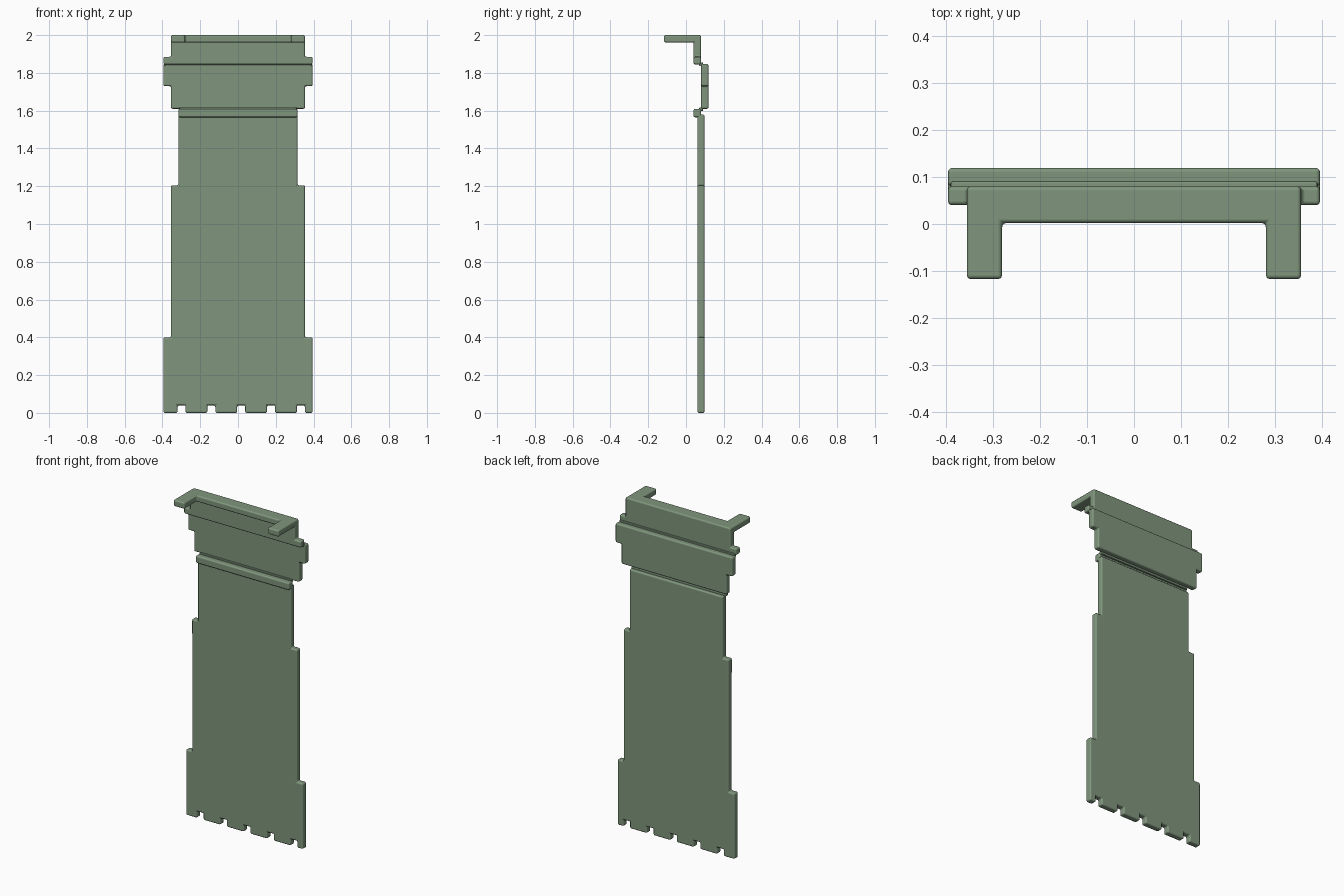
import bpy
import bmesh
from mathutils import Vector

cube = bpy.data.objects.get("Cube")
if cube:
    bpy.data.objects.remove(cube, do_unlink=True)

GREEN = (0.215, 0.305, 0.205, 1.0)
mat = bpy.data.materials.new("sage green")
mat.use_nodes = True
mat.diffuse_color = GREEN
bsdf = mat.node_tree.nodes["Principled BSDF"]
bsdf.inputs["Base Color"].default_value = GREEN
bsdf.inputs["Roughness"].default_value = 0.7

WIDE, MID, NARROW = 0.395, 0.355, 0.315


def slab(name, outline, depth, bevel=0.009):
    """Extrude a closed outline by depth, then round its edges."""
    bm = bmesh.new()
    face = bm.faces.new([bm.verts.new(p) for p in outline])
    out = bmesh.ops.extrude_face_region(bm, geom=[face])
    moved = [v for v in out["geom"] if isinstance(v, bmesh.types.BMVert)]
    bmesh.ops.translate(bm, verts=moved, vec=Vector(depth))
    bmesh.ops.recalc_face_normals(bm, faces=bm.faces)
    mesh = bpy.data.meshes.new(name)
    bm.to_mesh(mesh)
    bm.free()
    obj = bpy.data.objects.new(name, mesh)
    bpy.context.collection.objects.link(obj)
    mesh.materials.append(mat)
    mod = obj.modifiers.new("rounded edges", "BEVEL")
    mod.width = bevel
    mod.segments = 3
    mod.harden_normals = True
    bpy.ops.object.select_all(action="DESELECT")
    obj.select_set(True)
    bpy.context.view_layer.objects.active = obj
    bpy.ops.object.shade_smooth_by_angle()
    return obj


def stepped_panel(name, z0, steps, y0, y1, notches=()):
    """Upright plate whose half width changes at each (half width, top) step."""
    pts = [(-steps[0][0], z0)]
    for x in notches:
        a, b = x - 0.021, x + 0.021
        pts += [(a, z0), (a, z0 + 0.04), (b, z0 + 0.04), (b, z0)]
    pts.append((steps[0][0], z0))
    right, z = [], z0
    for half, top in steps:
        right += [(half, z), (half, top)]
        z = top
    pts += right[1:]
    pts += [(-x, h) for x, h in reversed(right[1:])]
    return slab(name, [(x, y0, h) for x, h in pts], (0, y1 - y0, 0))


# Long hanging panel with a notched hem
stepped_panel("long_panel", 0, [(WIDE, 0.4), (MID, 1.205), (NARROW, 1.58)],
              0.06, 0.098, [0.017 + 0.158 * i for i in range(-2, 3)])

# Raised lip above the long panel
stepped_panel("lip", 1.565, [(NARROW, 1.61)], 0.04, 0.08)

# Upper band set back behind the lip
stepped_panel("upper_band", 1.61, [(MID, 1.73), (WIDE, 1.847)], 0.08, 0.119)

# Collar below the top shelf
stepped_panel("collar", 1.845, [(WIDE, 1.885), (MID, 2.0)], 0.04, 0.08)

# Thin webs joining the offset plates
for name, half, z in (("lower_web", NARROW, 1.608), ("upper_web", WIDE, 1.846)):
    stepped_panel(name, z - 0.01, [(half - 0.006, z + 0.01)], 0.07, 0.09).modifiers[0].width = 0.004

# Top shelf with two forward arms
half_shelf = [(0.28, 0.002), (0.28, -0.117), (MID, -0.117), (MID, 0.08)]
shelf = half_shelf + [(-x, y) for x, y in reversed(half_shelf)]
slab("top_shelf", [(x, y, 1.961) for x, y in shelf], (0, 0, 0.039))
